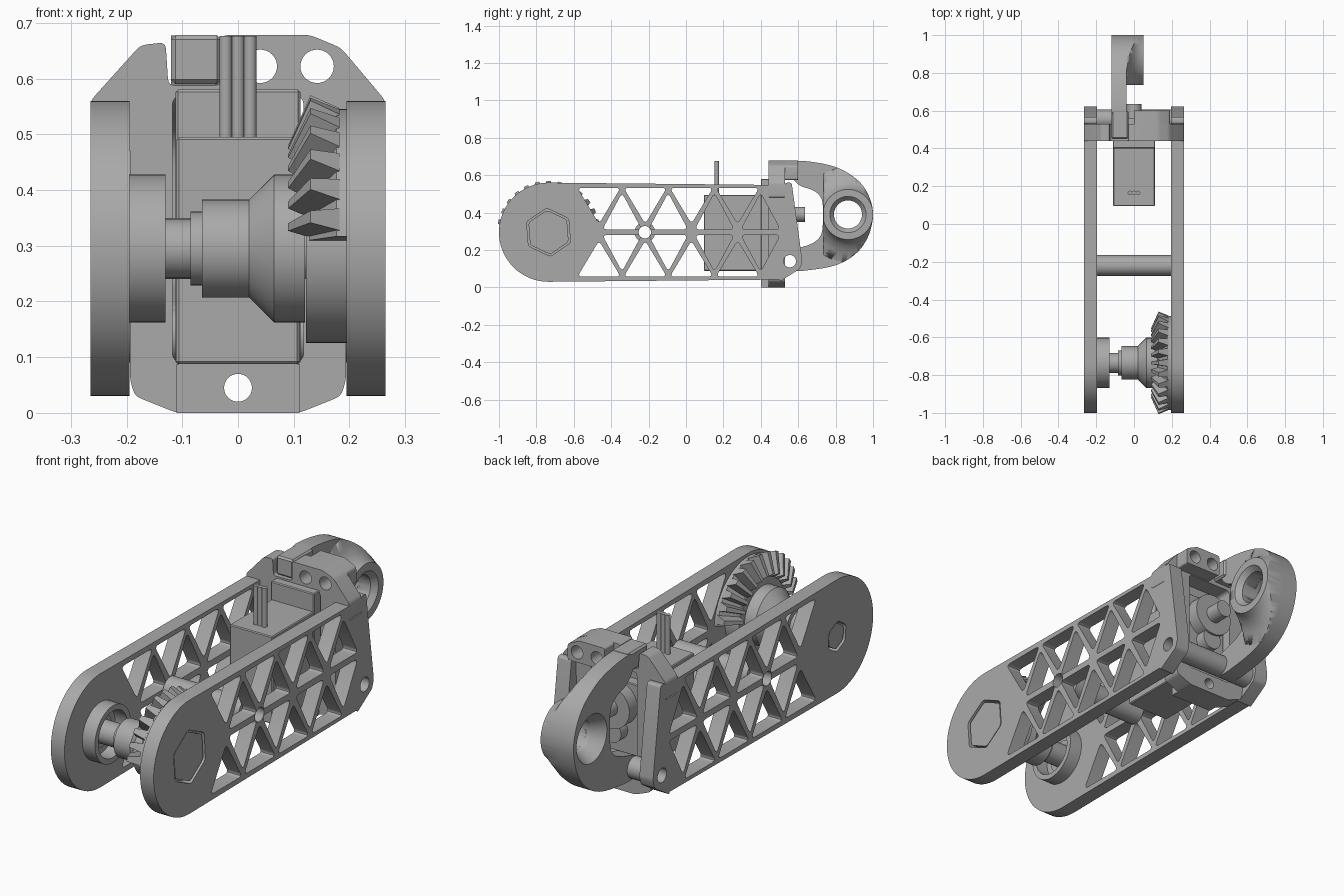
import bpy, bmesh, math
from mathutils import Vector, Matrix

if "Cube" in bpy.data.objects:
    bpy.data.objects.remove(bpy.data.objects["Cube"], do_unlink=True)

grey = bpy.data.materials.new("plain grey")
grey.use_nodes = True
grey.diffuse_color = (0.4, 0.4, 0.4, 1)
grey.node_tree.nodes["Principled BSDF"].inputs["Base Color"].default_value = (0.4, 0.4, 0.4, 1)


def finish(name, bm):
    """Turn a bmesh into a named, shaded object."""
    bmesh.ops.remove_doubles(bm, verts=bm.verts, dist=1e-5)
    bmesh.ops.recalc_face_normals(bm, faces=bm.faces)
    me = bpy.data.meshes.new(name)
    bm.to_mesh(me)
    bm.free()
    me.materials.append(grey)
    ob = bpy.data.objects.new(name, me)
    bpy.context.collection.objects.link(ob)
    bpy.ops.object.select_all(action='DESELECT')
    ob.select_set(True)
    bpy.context.view_layer.objects.active = ob
    bpy.ops.object.shade_smooth_by_angle(angle=math.radians(30))
    return ob


def circle(u, v, r, n=32, turn=0):
    return [(u + r * math.cos(turn + math.tau * i / n), v + r * math.sin(turn + math.tau * i / n))
            for i in range(n)]


def rounded(points, r, steps=4):
    """Round each corner of a polygon."""
    out, n = [], len(points)
    for i in range(n):
        a, p, b = (Vector(points[(i + k) % n]) for k in (-1, 0, 1))
        s = p + (a - p).normalized() * min(r, (a - p).length * 0.45)
        e = p + (b - p).normalized() * min(r, (b - p).length * 0.45)
        for k in range(steps + 1):
            t = k / steps
            out.append(tuple(s * (1 - t) ** 2 + p * 2 * t * (1 - t) + e * t * t))
    return out


def slab(name, loops, axis, lo, hi):
    """Extrude an outline with holes along x (loops in y,z) or y (loops in x,z)."""
    cu = bpy.data.curves.new(name, 'CURVE')
    cu.dimensions, cu.fill_mode, cu.extrude = '2D', 'BOTH', (hi - lo) / 2
    for loop in loops:
        sp = cu.splines.new('POLY')
        sp.points.add(len(loop) - 1)
        for pt, (u, v) in zip(sp.points, loop):
            pt.co = (u, v, 0, 1)
        sp.use_cyclic_u = True
    ob = bpy.data.objects.new(name, cu)
    me = bpy.data.meshes.new_from_object(ob)
    bm = bmesh.new()
    bm.from_mesh(me)
    bpy.data.objects.remove(ob)
    bpy.data.curves.remove(cu)
    bpy.data.meshes.remove(me)
    mid = (lo + hi) / 2
    for v in bm.verts:
        u, w, d = v.co
        v.co = (mid + d, u, w) if axis == 'x' else (u, mid - d, w)
    return finish(name, bm)


def lathe(name, profile, c1, c2, axis='x', start=0, sweep=360, n=48):
    """Turn a closed (along, radius) profile about an x or y axis through (c1, c2)."""
    bm = bmesh.new()
    full = sweep == 360
    rings = []
    for i in range(n if full else n + 1):
        a = math.radians(start + sweep * i / n)
        ring = []
        for t, r in profile:
            u, w = c1 + r * math.cos(a), c2 + r * math.sin(a)
            ring.append(bm.verts.new((t, u, w) if axis == 'x' else (u, t, w)))
        rings.append(ring)
    m = len(profile)
    for i in range(n):
        a, b = rings[i], rings[(i + 1) % len(rings)]
        for j in range(m):
            k = (j + 1) % m
            bm.faces.new((a[j], a[k], b[k], b[j]))
    if not full:
        bm.faces.new(rings[0])
        bm.faces.new(rings[-1])
    bmesh.ops.dissolve_degenerate(bm, dist=1e-6, edges=bm.edges)
    return finish(name, bm)


def rod(name, lo, hi, r, c1, c2, axis='x', bore=0.0):
    return lathe(name, [(lo, bore), (lo, r), (hi, r), (hi, bore)], c1, c2, axis)


def box(name, x, y, z, bevel=0.004):
    bm = bmesh.new()
    size = Vector((x[1] - x[0], y[1] - y[0], z[1] - z[0]))
    mid = Vector((sum(x) / 2, sum(y) / 2, sum(z) / 2))
    bmesh.ops.create_cube(bm, size=1, matrix=Matrix.Translation(mid) @ Matrix.Diagonal(size.to_4d()))
    bmesh.ops.bevel(bm, geom=bm.edges[:], offset=bevel, segments=1, affect='EDGES')
    return finish(name, bm)


AY, AZ = -0.735, 0.295  # joint axis

# Side plates with triangular lattice
outline = [(AY + 0.265 * math.cos(math.radians(a)), AZ + 0.265 * math.sin(math.radians(a)))
           for a in range(90, 271, 5)]
outline += rounded([(0.5, 0.03), (0.61, 0.1), (0.622, 0.14), (0.565, 0.56), (0.53, 0.56),
                    (0.53, 0.48), (0.44, 0.48), (0.44, 0.56)], 0.012)
holes = [circle(-0.22, AZ, 0.033), circle(0.555, 0.14, 0.033)]
for k in range(4):
    down, up = -0.465 + 0.247 * k, -0.342 + 0.247 * k
    for s in (1, -1):
        holes.append(rounded([(down - 0.115, AZ + s * 0.237), (down + 0.115, AZ + s * 0.237),
                              (down, AZ + s * 0.045)], 0.025))
        holes.append(rounded([(up - 0.105, AZ + s * 0.015), (up + 0.105, AZ + s * 0.015),
                              (up, AZ + s * 0.21)], 0.025))
for side, s, hex_r in (("left", 1, 0.13), ("right", -1, 0.072)):
    lo, hi = sorted((s * 0.195, s * 0.265))
    hexagon = rounded(circle(AY, AZ, hex_r, 6, 1.65), 0.015)
    slab(side + "_side_plate", [outline, hexagon] + holes, 'x', lo, hi)
    plug = rounded(circle(AY, AZ, hex_r - 0.011, 6, 1.65), 0.015)
    lo, hi = sorted((s * 0.19, s * 0.26))
    slab(side + "_hex_plug", [plug], 'x', lo, hi)
    lo, hi = sorted((s * 0.19, s * 0.22))
    rod(side + "_hex_seat", lo, hi, hex_r + 0.005, AY, AZ)

# Cross tubes
rod("cross_tube", -0.196, 0.196, 0.055, -0.22, AZ, bore=0.033)
rod("lower_pivot_tube", -0.196, 0.196, 0.05, 0.555, 0.14, bore=0.033)

# Joint axle, bearing cup and stepped hub
rod("bearing_cup", -0.196, -0.13, 0.133, AY, AZ, bore=0.108)
rod("axle", -0.196, -0.08, 0.053, AY, AZ)
lathe("gear_hub", [(-0.085, 0), (-0.085, 0.066), (-0.065, 0.066), (-0.065, 0.088), (0.02, 0.088),
                   (0.065, 0.133), (0.12, 0.133), (0.12, 0)], AY, AZ)
rod("gear_disc", 0.122, 0.196, 0.17, AY, AZ)

# Bevel gear sector and its teeth
lathe("gear_sector", [(0.125, 0.1), (0.125, 0.165), (0.177, 0.25), (0.195, 0.25), (0.195, 0.1)],
      AY, AZ, start=5, sweep=170)
bm = bmesh.new()
for i in range(13):
    turn = Matrix.Translation((0, AY, AZ)) @ Matrix.Rotation(math.radians(12 + 13 * i - 90), 4, 'X')
    corners = []
    for w in (-1, 1):
        for x, r, half in ((0.182, 0.252, 0.02), (0.13, 0.275, 0.011), (0.09, 0.185, 0.007), (0.13, 0.16, 0.014)):
            corners.append(bm.verts.new(turn @ Vector((x, w * half, r))))
    a, b = corners[:4], corners[4:]
    bm.faces.new(a)
    bm.faces.new(b)
    for j in range(4):
        k = (j + 1) % 4
        bm.faces.new((a[j], a[k], b[k], b[j]))
finish("gear_teeth", bm)

# End bracket with servo window
frame = [(-0.11, 0), (0.11, 0), (0.185, 0.03), (0.194, 0.06), (0.194, 0.48), (0.265, 0.48), (0.265, 0.56),
         (0.185, 0.655), (0.13, 0.678), (-0.03, 0.678), (-0.03, 0.588), (-0.125, 0.588), (-0.13, 0.665),
         (-0.175, 0.66), (-0.265, 0.56), (-0.265, 0.48), (-0.194, 0.48), (-0.194, 0.06), (-0.185, 0.03)]
window = rounded([(-0.118, 0.09), (0.118, 0.09), (0.118, 0.57), (-0.118, 0.57)], 0.02)
eyes = [circle(0.04, 0.622, 0.03), circle(0.142, 0.622, 0.03)]
slab("end_bracket", [rounded(frame, 0.012), window, circle(0, 0.045, 0.025)] + eyes, 'y', 0.44, 0.53)
slab("bracket_ear", [rounded([(0, 0.575), (0.19, 0.575), (0.19, 0.65), (0.13, 0.678), (0, 0.678)], 0.01)] + eyes,
     'y', 0.53, 0.6)
slab("bracket_foot", [[(-0.11, 0), (0.11, 0), (0.11, 0.088), (-0.11, 0.088)], circle(0, 0.045, 0.025)],
     'y', 0.4, 0.44)

# Servo with flange, horn, shaft and three leads
box("servo_body", (-0.11, 0.11), (0.095, 0.5), (0.088, 0.495))
box("servo_flange", (-0.112, 0.112), (0.4, 0.45), (0.088, 0.58))
rod("servo_boss", 0.49, 0.56, 0.1, 0, 0.39, 'y')
rod("servo_small_boss", 0.49, 0.55, 0.05, 0, 0.27, 'y')
rod("servo_shaft", 0.55, 0.635, 0.04, 0, 0.39, 'y')
for i in (-1, 0, 1):
    bm = bmesh.new()
    bmesh.ops.create_cone(bm, cap_ends=True, segments=20, radius1=0.0115, radius2=0.0115, depth=0.2,
                          matrix=Matrix.Translation((i * 0.022, 0.165, 0.576)))
    finish("servo_lead", bm)

# Hook arm: flat C-shaped plate around an eye
HY, HZ = 0.866, 0.39
outer = [(0.735, 0.662), (0.81, 0.642), (0.88, 0.605), (0.94, 0.555), (0.98, 0.49), (1.0, 0.42),
         (1.0, 0.36), (0.98, 0.28), (0.94, 0.21), (0.88, 0.155), (0.81, 0.12), (0.735, 0.102)]
hook = [(0.56, 0.678), (0.64, 0.676)] + outer + [
    (0.6, 0.085), (0.53, 0.09), (0.505, 0.14), (0.53, 0.19), (0.62, 0.215), (0.68, 0.235), (0.72, 0.27),
    (0.732, 0.32), (0.732, 0.46), (0.71, 0.5), (0.67, 0.525), (0.61, 0.54), (0.56, 0.59)]
slab("hook_arm", [rounded(hook, 0.04), circle(HY, HZ, 0.112, 48), circle(0.555, 0.14, 0.033)], 'x', -0.12, -0.04)
lathe("hook_eye_rim", [(-0.12, 0.112), (-0.04, 0.112), (-0.04, 0.075), (-0.06, 0.075)], HY, HZ)
box("hook_tab", (-0.12, -0.03), (0.45, 0.6), (0.59, 0.678), 0.008)

# Flared eye boss, trimmed to the hook outline
boss = lathe("hook_eye_boss", [(-0.045, 0.075), (-0.045, 0.27), (-0.025, 0.205), (0.0, 0.165), (0.03, 0.142),
                               (0.05, 0.134), (0.05, 0.097), (0.025, 0.075)], HY, HZ)
trim = slab("boss_trim", [rounded(outer, 0.04)], 'x', -0.043, 0.08)
trim.hide_render = True
mod = boss.modifiers.new("trim", 'BOOLEAN')
mod.operation, mod.object, mod.solver = 'INTERSECT', trim, 'EXACT'
bpy.context.view_layer.objects.active = boss
bpy.ops.object.modifier_apply(modifier=mod.name)
bpy.data.objects.remove(trim, do_unlink=True)
